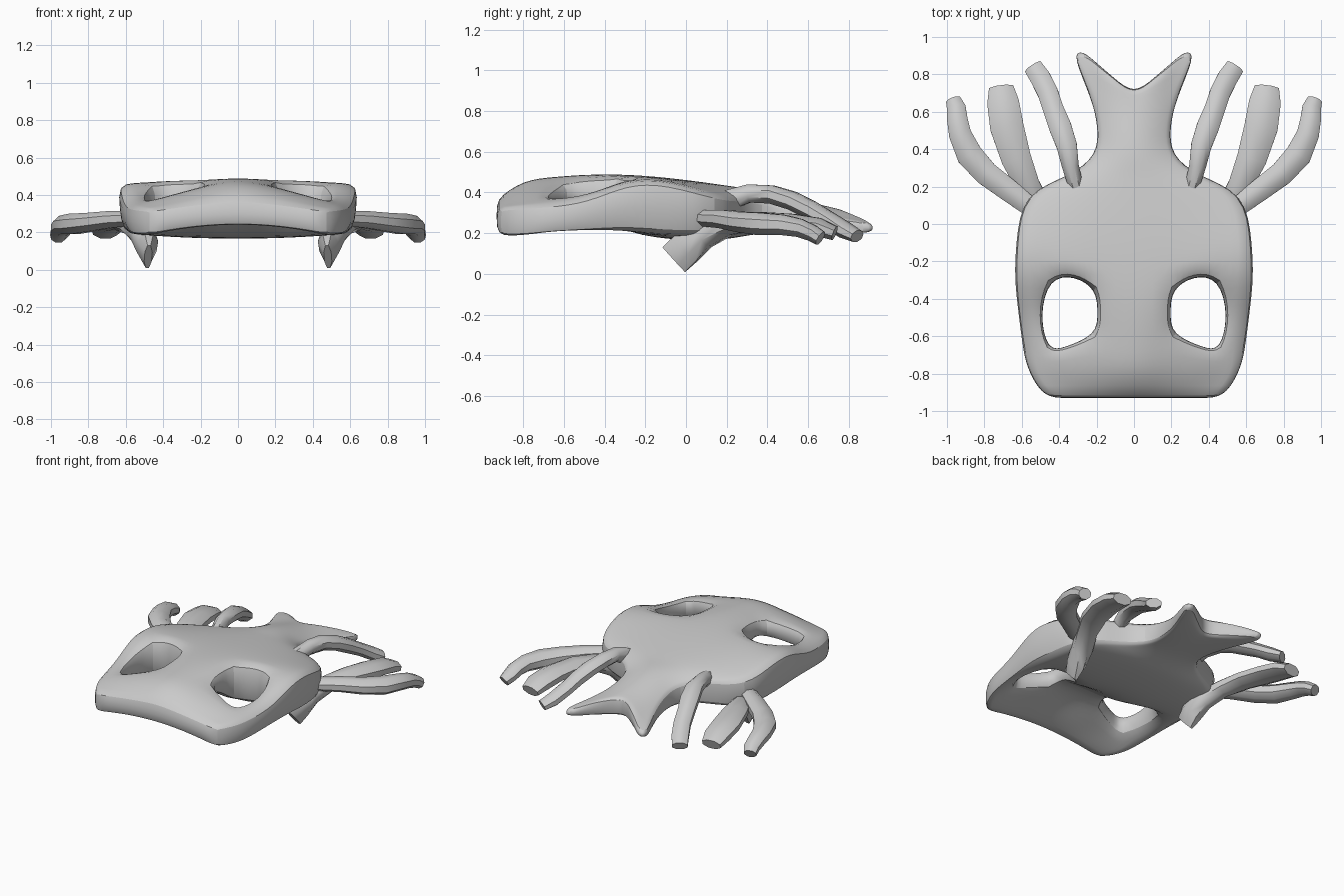
import bpy, bmesh, math
from mathutils import Vector

if "Cube" in bpy.data.objects:
    bpy.data.objects.remove(bpy.data.objects["Cube"])


def finish(name, bm, subdiv=0):
    bmesh.ops.recalc_face_normals(bm, faces=bm.faces)
    me = bpy.data.meshes.new(name)
    bm.to_mesh(me)
    bm.free()
    ob = bpy.data.objects.new(name, me)
    bpy.context.collection.objects.link(ob)
    m = ob.modifiers.new("mirror", 'MIRROR')
    m.use_clip = True
    if subdiv:
        s = ob.modifiers.new("subdiv", 'SUBSURF')
        s.levels = s.render_levels = subdiv
    bpy.ops.object.select_all(action='DESELECT')
    bpy.context.view_layer.objects.active = ob
    ob.select_set(True)
    bpy.ops.object.shade_smooth_by_angle(angle=math.radians(45))
    return ob


# Shell: half-width grid
# (y, outer x, top centre, top edge, bottom centre, bottom edge, crown exponent)
rows = [
    (-.93, .48, .37, .32, .23, .18, 1.3),
    (-.80, .56, .475, .33, .27, .18, 1.2),
    (-.68, .595, .49, .335, .34, .19, 1.2),
    (-.48, .625, .50, .36, .36, .20, 1.2),
    (-.29, .65, .49, .46, .21, .21, 2),
    (-.10, .64, .475, .465, .165, .19, 2),
    (.17, .605, .44, .37, .165, .20, 2),
    (.26, .33, .425, .37, .18, .22, 2),
    (.37, .20, .415, .35, .20, .22, 2),
    (.50, .19, .385, .32, .20, .21, 2),
    (.66, .22, .34, .28, .20, .20, 2),
    (.76, .27, .33, .25, .21, .20, 2),
]
# Inner columns beside the opening, and the outline points of the opening itself
inner = [(0, 0), (.20, 0), (.34, 0), (.49, 0)]
rim = {
    2: [(0, 0), (.20, .09), (.37, .02), (.46, .0)],
    3: [(0, 0), (.195, 0), (.34, 0), (.505, -.01)],
    4: [(0, 0), (.20, -.06), (.32, .015), (.455, .0)],
}
# Forked end of the head
fork = [(0, .69), (.11, .785), (.20, .86), (.275, .93), (.335, .91)]

bm = bmesh.new()
crease = bm.edges.layers.float.new("crease_edge")
top, bottom = [], []
for i, (y, w, tc, te, bc, be, power) in enumerate(rows):
    if i == len(rows) - 1:
        pts = fork
    elif 1 <= i <= 5:
        pts = [(x, y + dy) for x, dy in rim.get(i, inner)] + [(w, y)]
    else:
        pts = [(w * k / 4, y) for k in range(5)]
    t_row, b_row = [], []
    for k, (x, py) in enumerate(pts):
        f = min(1, x / w)
        tuck = .96 if k == 4 and 2 < i < 7 else 1
        t_row.append(bm.verts.new((x, py, tc + (te - tc) * f ** power)))
        b_row.append(bm.verts.new((x * tuck, py, bc + (be - bc) * f ** 2)))
    top.append(t_row)
    bottom.append(b_row)

# Top and underside cells, leaving the opening out
cells = [(i, j) for i in range(len(rows) - 1) for j in range(4)
         if not (i in (2, 3) and j in (1, 2))]
for i, j in cells:
    for g in (top, bottom):
        bm.faces.new((g[i][j], g[i][j + 1], g[i + 1][j + 1], g[i + 1][j]))

# Walls along the outline and around the opening
partner = {a: b for t, b in zip(top, bottom) for a, b in zip(t, b)}
border = [e for e in bm.edges if e.is_boundary and e.verts[0] in partner
          and max(v.co.x for v in e.verts) > 1e-4]
for e in border:
    a, b = e.verts
    bm.faces.new((a, b, partner[b], partner[a]))
    for ed in (e, bm.edges.get((partner[a], partner[b]))):
        ed[crease] = .3
bmesh.ops.delete(bm, geom=[v for v in bm.verts if not v.link_faces], context='VERTS')
finish("body_shell", bm, 2)


# Limbs: rings of (x, y, z, width, height) along a path
def limb(name, path, sides=8):
    bm = bmesh.new()
    centres = [Vector(p[:3]) for p in path]
    rings = []
    for i, p in enumerate(path):
        d = centres[min(i + 1, len(path) - 1)] - centres[max(i - 1, 0)]
        side = d.cross(Vector((0, 0, 1))).normalized()
        up = side.cross(d).normalized()
        ring = []
        for k in range(sides):
            a = math.tau * (k + .5) / sides
            ring.append(bm.verts.new(centres[i] + side * math.cos(a) * p[3] * .54
                                     + up * math.sin(a) * p[4] * .54))
        rings.append(ring)
    for r, q in zip(rings, rings[1:]):
        for k in range(sides):
            n = (k + 1) % sides
            bm.faces.new((r[k], r[n], q[n], q[k]))
    bm.faces.new(rings[0])
    bm.faces.new(rings[-1])
    finish(name, bm)


limb("outer_leg", [
    (.54, .08, .275, .10, .08), (.67, .18, .27, .12, .09), (.79, .27, .255, .13, .10),
    (.88, .37, .245, .14, .11), (.93, .48, .24, .12, .10), (.945, .56, .225, .11, .09),
    (.95, .62, .20, .10, .08), (.965, .66, .175, .08, .07)])

limb("middle_leg", [
    (.48, -.06, .07, .04, .165), (.485, .0, .125, .11, .165), (.51, .09, .19, .13, .13),
    (.57, .21, .24, .13, .10), (.63, .35, .26, .16, .09), (.68, .52, .25, .18, .09),
    (.70, .65, .23, .17, .09), (.71, .73, .20, .13, .07)])

limb("inner_leg", [
    (.31, .20, .36, .08, .10), (.34, .31, .395, .09, .09), (.36, .42, .39, .11, .09),
    (.395, .52, .36, .12, .09), (.43, .61, .315, .11, .09), (.46, .70, .265, .11, .08),
    (.50, .78, .215, .11, .08), (.54, .84, .185, .10, .06)])
